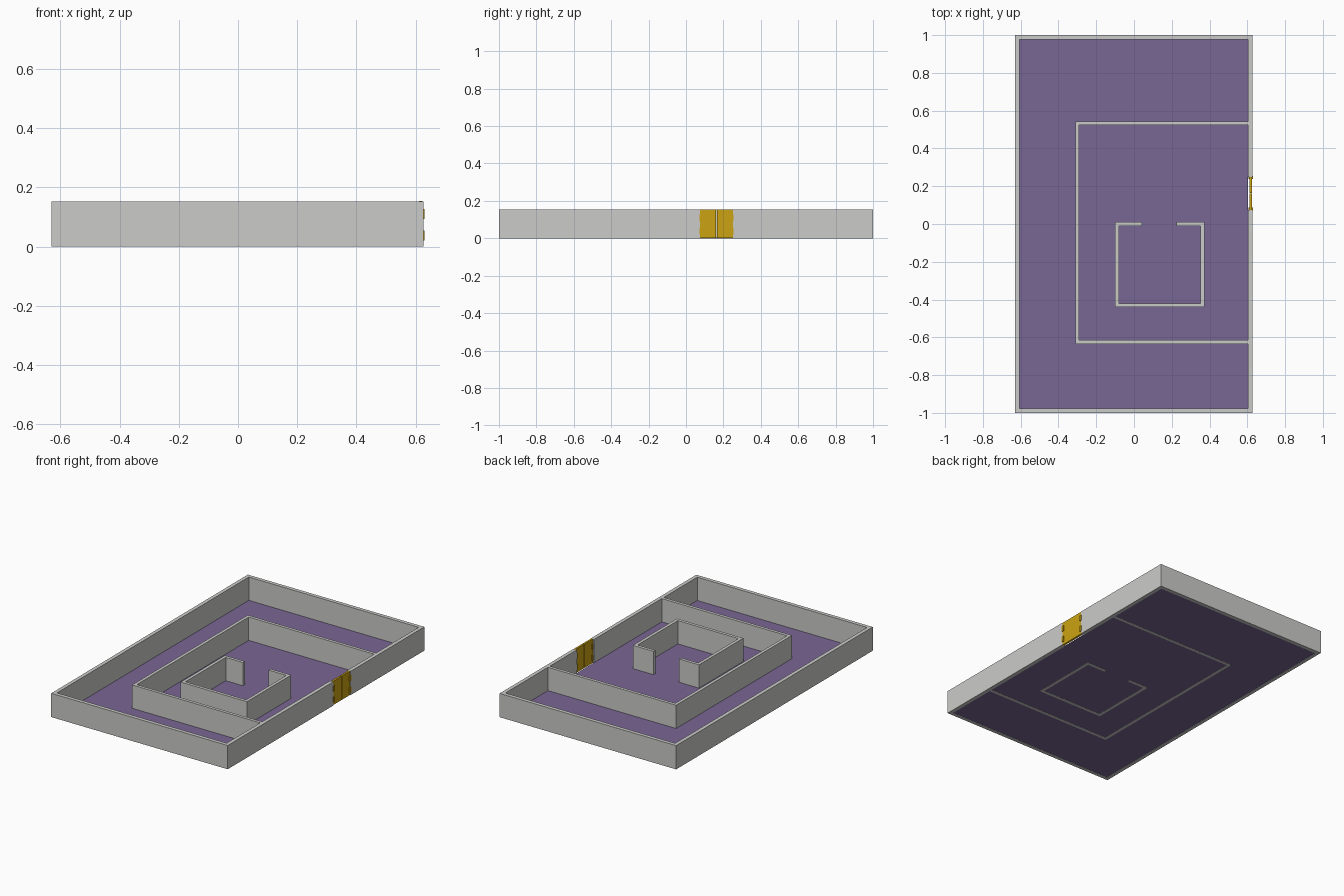
import bpy, bmesh
from mathutils import Matrix, Vector

if "Cube" in bpy.data.objects:
    bpy.data.objects.remove(bpy.data.objects["Cube"])


def material(name, rgb):
    m = bpy.data.materials.new(name)
    m.diffuse_color = (*rgb, 1)
    m.use_nodes = True
    m.node_tree.nodes["Principled BSDF"].inputs["Base Color"].default_value = m.diffuse_color
    return m


GREY = material("pale grey wall", (0.60, 0.60, 0.59))
PURPLE = material("purple floor", (0.19, 0.133, 0.295))
GOLD = material("gold door", (0.60, 0.365, 0.006))
H = 0.153


def boxes(name, mat, parts):
    """One object made of boxes (x0, x1, y0, y1, z0, z1)."""
    bm = bmesh.new()
    for x0, x1, y0, y1, z0, z1 in parts:
        centre = Matrix.Translation(Vector((x0 + x1, y0 + y1, z0 + z1)) / 2)
        size = Matrix.Diagonal((x1 - x0, y1 - y0, z1 - z0, 1))
        bmesh.ops.create_cube(bm, size=1, matrix=centre @ size)
    mesh = bpy.data.meshes.new(name)
    bm.to_mesh(mesh)
    bm.free()
    mesh.materials.append(mat)
    ob = bpy.data.objects.new(name, mesh)
    bpy.context.collection.objects.link(ob)
    return ob


def wall(name, outline, t):
    """Mitred wall of thickness t along a left-turning outer outline (open path of right angles)."""
    pts = [Vector(p) for p in outline]
    dirs = [(b - a).normalized() for a, b in zip(pts, pts[1:])]
    inner = []
    for i, p in enumerate(pts):
        near = {max(i - 1, 0), min(i, len(dirs) - 1)}
        inner.append(p + sum((Vector((-dirs[k].y, dirs[k].x)) * t for k in near), Vector((0, 0))))
    bm = bmesh.new()
    base = bm.faces.new([bm.verts.new((p.x, p.y, 0)) for p in pts + inner[::-1]])
    top = bmesh.ops.extrude_face_region(bm, geom=[base])["geom"]
    bmesh.ops.translate(bm, vec=(0, 0, H), verts=[v for v in top if isinstance(v, bmesh.types.BMVert)])
    bmesh.ops.recalc_face_normals(bm, faces=bm.faces)
    mesh = bpy.data.meshes.new(name)
    bm.to_mesh(mesh)
    bm.free()
    mesh.materials.append(GREY)
    ob = bpy.data.objects.new(name, mesh)
    bpy.context.collection.objects.link(ob)


# Perimeter, interrupted by the doorway in the right side
D0, D1 = 0.075, 0.25
wall("outer_wall", [(0.627, D1), (0.627, 1), (-0.63, 1), (-0.63, -1), (0.627, -1), (0.627, D0)], 0.024)

# Courtyard wall joining the right side, and the inner room with its opening
wall("courtyard_wall", [(0.604, 0.543), (-0.31, 0.543), (-0.31, -0.635), (0.604, -0.635)], 0.02)
wall("inner_room_wall", [(0.042, 0.01), (-0.10, 0.01), (-0.10, -0.44), (0.372, -0.44),
                         (0.372, 0.01), (0.225, 0.01)], 0.02)

# Thin floor just above the wall bottoms
boxes("floor", PURPLE, [(-0.607, 0.604, -0.977, 0.977, 0.001, 0.003)])

# Double door: two thin leaves, with hinge plates at the jambs
mid = (D0 + D1) / 2
for side, jamb in (("front", D0), ("back", D1)):
    s = 1 if jamb < mid else -1
    span = lambda a, b: tuple(sorted((jamb + s * a, jamb + s * b)))
    leaf = span(0, 0.0855)
    boxes(side + "_door_leaf", GOLD, [(0.611, 0.624, *leaf, 0.001, H + 0.001)])
    hinge = span(-0.003, 0.012)
    boxes(side + "_door_hinges", GOLD,
          [(0.606, 0.630, *hinge, z, z + 0.035) for z in (0.02, 0.093)])
